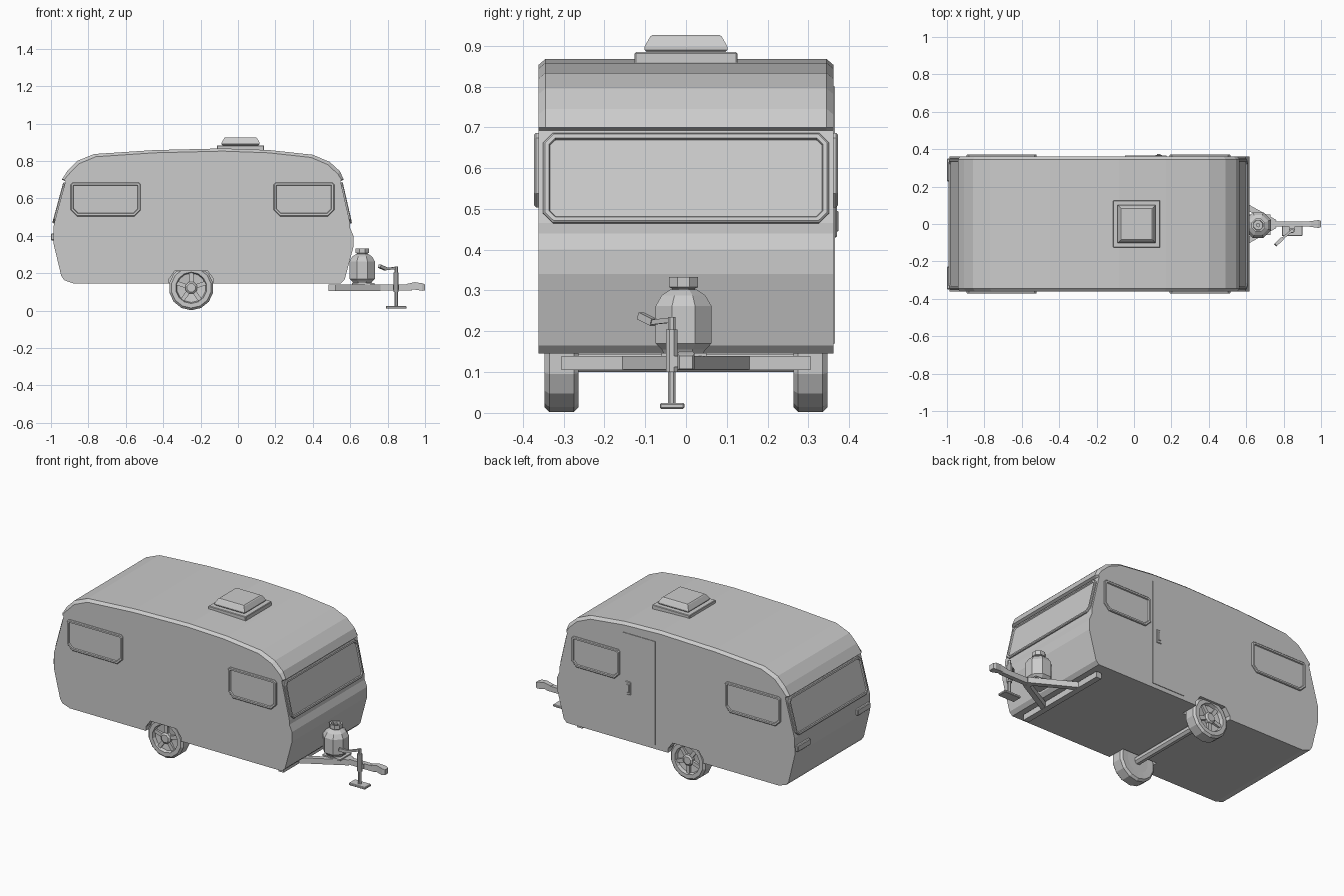
import bpy, bmesh, math
from mathutils import Vector, Matrix

if "Cube" in bpy.data.objects:
    bpy.data.objects.remove(bpy.data.objects["Cube"])


def finish(name, bm, mat=Matrix()):
    bmesh.ops.recalc_face_normals(bm, faces=bm.faces)
    me = bpy.data.meshes.new(name)
    bm.to_mesh(me)
    bm.free()
    ob = bpy.data.objects.new(name, me)
    bpy.context.collection.objects.link(ob)
    ob.matrix_world = mat
    return ob


def loft(name, loops, mat=Matrix()):
    """Skin a list of equal-length point loops and cap both ends."""
    bm = bmesh.new()
    rings = [[bm.verts.new(p) for p in lp] for lp in loops]
    n = len(rings[0])
    for a, b in zip(rings, rings[1:]):
        for i in range(n):
            j = (i + 1) % n
            bm.faces.new((a[i], a[j], b[j], b[i]))
    bm.faces.new(rings[0])
    bm.faces.new(rings[-1])
    return finish(name, bm, mat)


def lathe(name, profile, n, mat):
    """Revolve (radius, height) points around local z."""
    off = math.pi / n
    ring = lambda r, h: [(r * math.cos(off + 2 * math.pi * i / n),
                          r * math.sin(off + 2 * math.pi * i / n), h) for i in range(n)]
    return loft(name, [ring(r, h) for r, h in profile], mat)


def box(name, lo, hi, bev=0):
    bm = bmesh.new()
    lo, hi = Vector(lo), Vector(hi)
    bmesh.ops.create_cube(bm, size=1, matrix=Matrix.Translation((lo + hi) / 2)
                          @ Matrix.Diagonal((*(hi - lo), 1)))
    if bev:
        bmesh.ops.bevel(bm, geom=bm.edges[:], offset=bev, segments=1, affect='EDGES')
    return finish(name, bm)


def bar(name, a, b, w, h):
    """Rectangular bar from a to b."""
    a, b = Vector(a), Vector(b)
    d = (b - a).normalized()
    up = Vector((0, 0, 1)) if abs(d.z) < 0.9 else Vector((1, 0, 0))
    s = d.cross(up).normalized() * w / 2
    u = s.cross(d).normalized() * h / 2
    return loft(name, [[p + s + u, p - s + u, p - s - u, p + s - u] for p in (a, b)])


def rounded(w, h, top, bot, z):
    """Rectangle with cut corners at height z."""
    x, y = w / 2, h / 2
    return [(-x + bot, -y, z), (x - bot, -y, z), (x, -y + bot, z), (x, y - top, z),
            (x - top, y, z), (-x + top, y, z), (-x, y - top, z), (-x, -y + bot, z)]


def window(name, c, v, n, w, h, top, bot, d=0.01, t=0.014):
    v, n = Vector(v).normalized(), Vector(n).normalized()
    u = v.cross(n)
    mat = Matrix((u, v, n)).transposed().to_4x4()
    mat.translation = Vector(c)
    R = lambda k, z: rounded(w - 2 * k, h - 2 * k, max(top - k * .6, .004), max(bot - k * .6, .004), z)
    return loft(name, [R(0, -.01), R(0, d * .6), R(t * .3, d), R(t, d), R(t * 1.2, d * .3)], mat)


# Body shell: side profile with overhanging roof lips and chamfered roof edge
roof = [(.565, .70), (.545, .745), (.49, .795), (.40, .833), (.17, .858), (-.08, .867),
        (-.45, .858), (-.77, .837), (-.86, .80), (-.91, .75), (-.942, .70)]
lower = [(-.922, .692), (-.985, .46), (-.987, .36), (-.945, .185), (-.93, .163), (-.88, .145),
         (.55, .145), (.57, .165), (.617, .34), (.617, .40), (.60, .44), (.60, .465), (.548, .692)]


def section(y, inset):
    pts = []
    for x, z in roof:
        pts.append((-.19 + (x + .19) * (1 - inset), y, z - (inset * 0.9 if z > .71 else 0)))
    return pts + [(x, y, z) for x, z in lower]


body = loft("body_shell", [section(-.362, .016), section(-.345, 0), section(.345, 0), section(.362, .016)])

# Wheel arches cut into the body sides
arch = [(-.368, .10), (-.368, .17), (-.338, .212), (-.162, .212), (-.132, .17), (-.132, .10)]
for s in (-1, 1):
    cut = loft("arch_cutter", [[(x, s * y, z) for x, z in arch] for y in (.25, .42)])
    cut.hide_render = True
    m = body.modifiers.new("arch", 'BOOLEAN')
    m.operation, m.object, m.solver = 'DIFFERENCE', cut, 'EXACT'
    bpy.context.view_layer.objects.active = body
    bpy.ops.object.modifier_apply(modifier=m.name)
    bpy.data.objects.remove(cut)

# Windows on both sides and both ends
for s in (-1, 1):
    for x0, x1 in ((-.895, -.52), (.19, .515)):
        window("side_window", ((x0 + x1) / 2, s * .362, .595), (0, 0, 1), (0, s, 0),
               x1 - x0, .182, .012, .034)
window("front_window", (.575, 0, .575), (-.052, 0, .227), (.227, 0, .052), .70, .226, .024, .024)
window("rear_window", (-.954, 0, .575), (.063, 0, .232), (-.232, 0, .063), .70, .226, .024, .024)

# Door with handle
box("door", (-.048, .355, .17), (.175, .3655, .80))
box("door_handle_plate", (.115, .36, .43), (.15, .370, .51), .003)
box("door_handle", (.123, .365, .445), (.142, .374, .495), .002)

# Roof hatch: flat base and tapered lid
box("hatch_base", (-.112, -.126, .85), (.14, .126, .884), .003)
sq = lambda k, z: [(.014 + k * a, k * b, z) for a, b in ((-1, -1), (1, -1), (1, 1), (-1, 1))]
loft("hatch_lid", [sq(.092, .88), sq(.102, .89), sq(.102, .897), sq(.088, .922), sq(.083, .926)])

# Tail lights
for s in (-1, 1):
    y0, y1 = sorted((s * .228, s * .35))
    box("tail_light", (-1.0, y0, .375), (-.975, y1, .413), .004)

# Wheels, hubs, spokes and axle
for s in (-1, 1):
    mat = Matrix.Translation((-.25, s * .305, .122)) @ Matrix.Rotation(-s * math.pi / 2, 4, 'X')
    lathe("tyre", [(.07, -.04), (.108, -.042), (.12, -.03), (.12, .03), (.108, .042),
                   (.084, .042), (.078, .022), (.03, .016)], 14, mat)
    lathe("hub", [(.034, .01), (.034, .034), (.024, .042)], 8, mat)
    for i in range(5):
        a = 2 * math.pi * i / 5 + math.pi / 2
        sp = bar("spoke", (.02, 0, .024), (.082, 0, .024), .022, .016)
        sp.matrix_world = mat @ Matrix.Rotation(a, 4, 'Z')
lathe("axle", [(.024, -.28), (.024, .28)], 8,
      Matrix.Translation((-.25, 0, .122)) @ Matrix.Rotation(math.pi / 2, 4, 'X'))

# Towing frame and coupling
box("cross_bar", (.485, -.305, .105), (.52, .305, .14))
for s in (-1, 1):
    bar("drawbar", (.49, s * .155, .123), (.755, s * .008, .123), .03, .034)
box("tongue", (.72, -.014, .107), (.93, .014, .14))
octo = lambda x, w, z0, z1: [(x, -w, z0), (x, w, z0), (x, w, z1), (x, -w, z1)]
loft("coupling", [octo(.90, .013, .112, .142), octo(.945, .015, .112, .152),
                  octo(.985, .021, .106, .146), octo(1.0, .016, .108, .14)])
box("bottle_plate", (.61, -.06, .138), (.73, .05, .147))

# Gas bottle with collar and valve
mat = Matrix.Translation((.664, -.006, 0))
lathe("gas_bottle", [(.05, .143), (.058, .155), (.074, .17), (.074, .262), (.058, .288), (.034, .303)], 8, mat)
lathe("bottle_collar", [(.030, .295), (.030, .305), (.038, .308), (.038, .333), (.028, .333), (.026, .312)], 8, mat)
lathe("bottle_valve", [(.012, .30), (.012, .328)], 6, mat)

# Jockey stand with foot and crank
mat = Matrix.Translation((.845, -.035, 0))
lathe("stand_leg", [(.010, .02), (.010, .235)], 8, mat)
lathe("stand_sleeve", [(.015, .10), (.015, .205)], 8, mat)
box("stand_foot", (.79, -.064, .010), (.90, -.004, .024), .003)
box("stand_clamp", (.83, -.03, .112), (.86, .012, .14))
bar("crank_arm", (.85, -.03, .228), (.785, -.085, .222), .012, .012)
bar("crank_grip", (.79, -.08, .222), (.757, -.112, .238), .018, .018)
